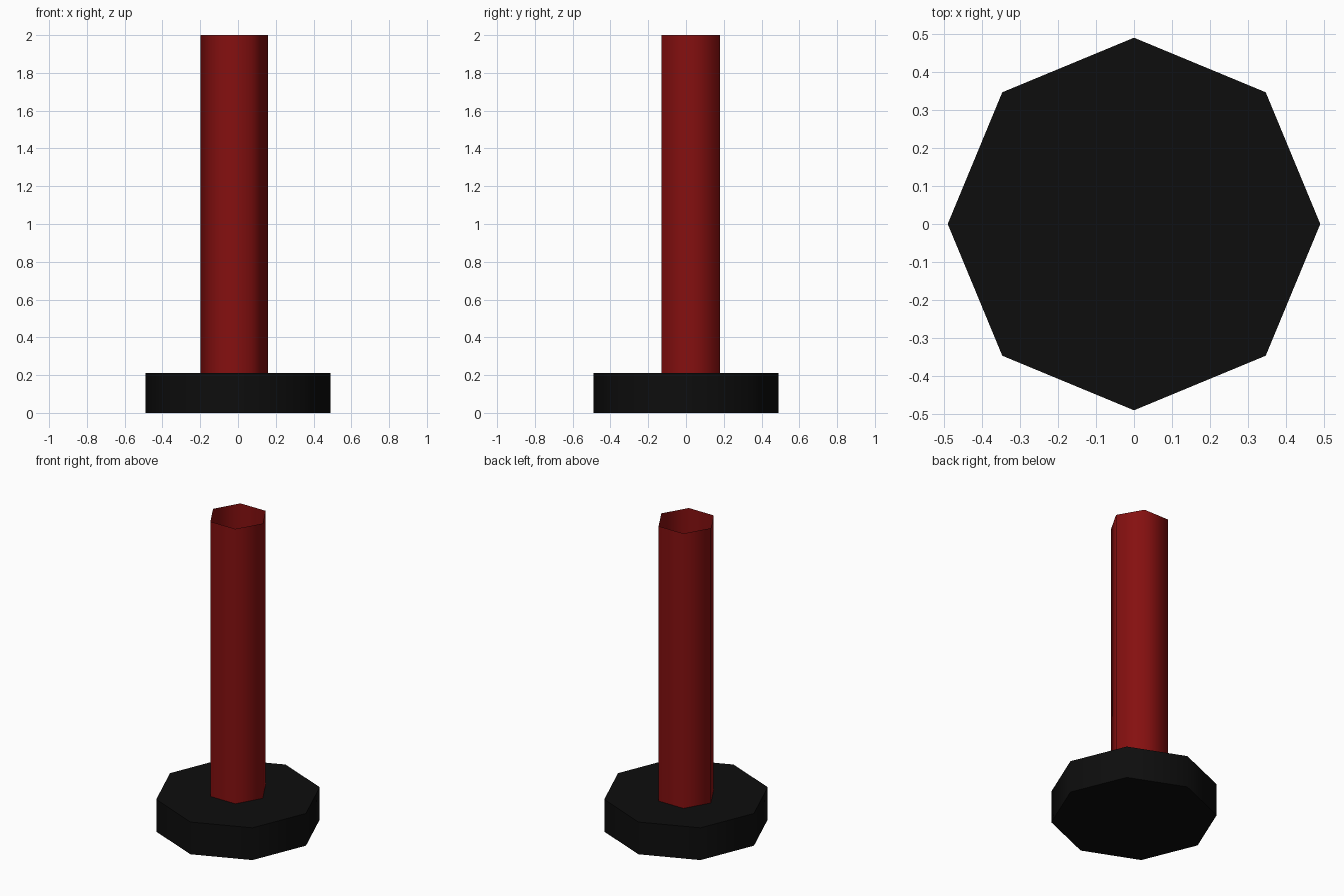
import bpy, bmesh
from mathutils import Matrix

if "Cube" in bpy.data.objects:
    bpy.data.objects.remove(bpy.data.objects["Cube"])


def material(name, rgb):
    m = bpy.data.materials.new(name)
    m.diffuse_color = (*rgb, 1.0)
    m.use_nodes = True
    m.node_tree.nodes["Principled BSDF"].inputs["Base Color"].default_value = m.diffuse_color
    return m


def prism(name, sides, radius, centre, z0, z1, mat, capped):
    """Upright prism with a corner on +x; sides smooth, caps flat."""
    bm = bmesh.new()
    rings = []
    for z in (z0, z1):
        ring = bmesh.ops.create_circle(
            bm, segments=sides, radius=radius, cap_ends=False,
            matrix=Matrix.Translation((centre[0], centre[1], z))
            @ Matrix.Rotation(-1.5707963, 4, 'Z'))["verts"]
        rings.append(ring)
    low, high = rings
    for i in range(sides):
        j = (i + 1) % sides
        bm.faces.new((low[i], low[j], high[j], high[i])).smooth = True
    if capped:
        bm.faces.new(low)
        bm.faces.new(high)
    bmesh.ops.recalc_face_normals(bm, faces=bm.faces)
    # An open tube must face outwards
    f = next(f for f in bm.faces if f.smooth)
    f.normal_update()
    c = f.calc_center_median()
    if f.normal.x * (c.x - centre[0]) + f.normal.y * (c.y - centre[1]) < 0:
        bmesh.ops.reverse_faces(bm, faces=bm.faces)
    # Crisp rim edges
    for e in bm.edges:
        if abs(e.verts[0].co.z - e.verts[1].co.z) < 1e-6:
            e.smooth = False
    mesh = bpy.data.meshes.new(name)
    bm.to_mesh(mesh)
    bm.free()
    mesh.materials.append(mat)
    ob = bpy.data.objects.new(name, mesh)
    bpy.context.collection.objects.link(ob)
    return ob


black = material("black", (0.004, 0.004, 0.004))
red = material("dark red", (0.235, 0.005, 0.005))

# Octagonal foot
prism("base", 8, 0.49, (0, 0), 0.0, 0.21, black, True)
# Open, slightly off-centre hexagonal tube
prism("post", 6, 0.179, (-0.019, 0.026), 0.205, 2.0, red, False)
